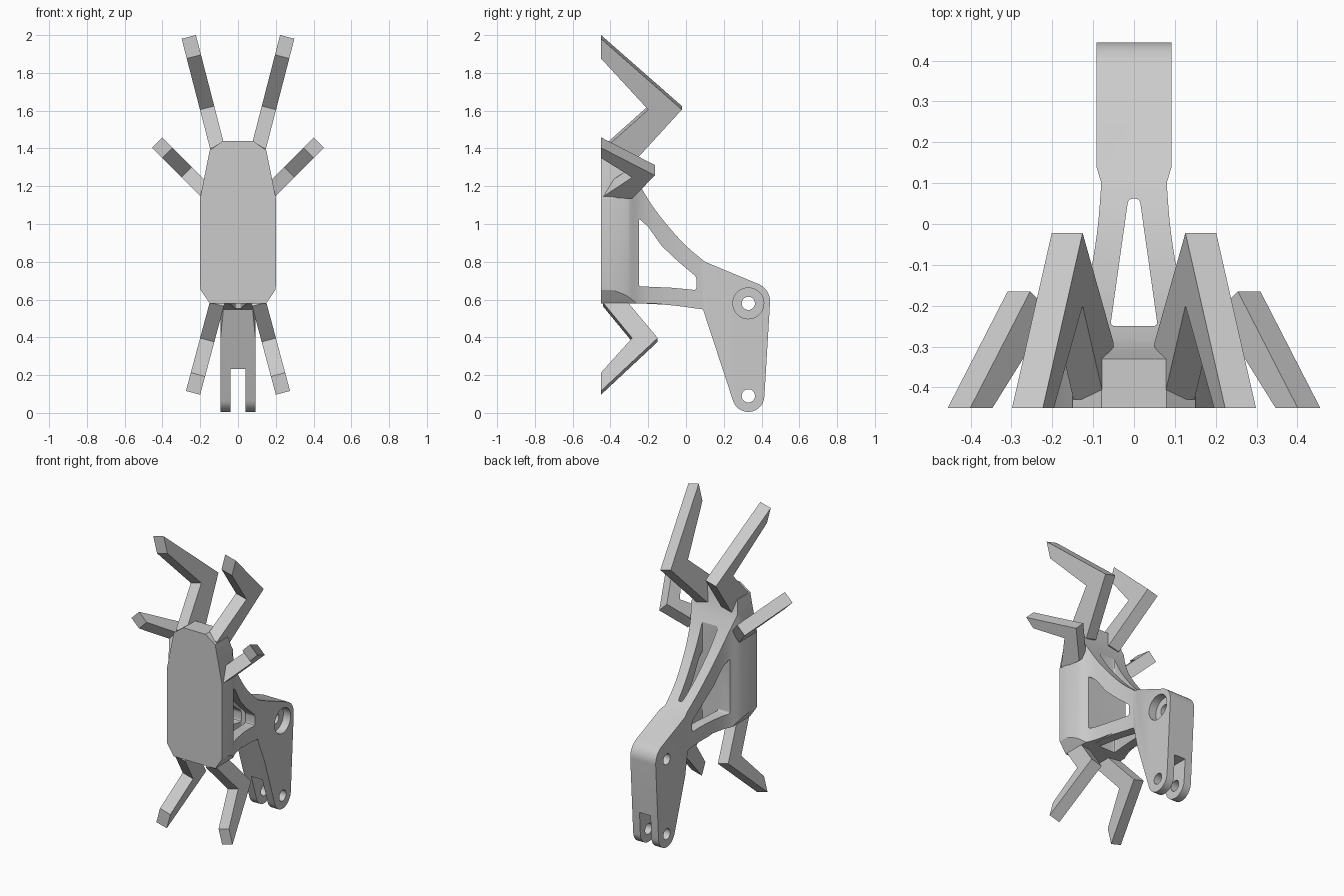
import bpy, bmesh, math
from mathutils import Vector

cube = bpy.data.objects.get("Cube")
if cube:
    bpy.data.objects.remove(cube, do_unlink=True)

grey = bpy.data.materials.new("light grey plastic")
grey.use_nodes = True
grey.diffuse_color = (0.6, 0.6, 0.6, 1)
grey.node_tree.nodes["Principled BSDF"].inputs["Base Color"].default_value = (0.6, 0.6, 0.6, 1)


def prism(name, points, origin, u, v, along):
    """Extrude the outline origin + a*u + b*v symmetrically by the vector along."""
    bm = bmesh.new()
    origin, u, v, along = map(Vector, (origin, u, v, along))
    bottom = [bm.verts.new(origin + a * u + b * v - along) for a, b in points]
    top = [bm.verts.new(origin + a * u + b * v + along) for a, b in points]
    bm.faces.new(bottom)
    bm.faces.new(top[::-1])
    n = len(points)
    for i in range(n):
        j = (i + 1) % n
        bm.faces.new((bottom[i], top[i], top[j], bottom[j]))
    bmesh.ops.recalc_face_normals(bm, faces=bm.faces[:])
    mesh = bpy.data.meshes.new(name)
    bm.to_mesh(mesh)
    bm.free()
    mesh.materials.append(grey)
    obj = bpy.data.objects.new(name, mesh)
    bpy.context.collection.objects.link(obj)
    return obj


X, Y, Z = (1, 0, 0), (0, 1, 0), (0, 0, 1)


def side_prism(name, pts, half=0.5, x=0):
    return prism(name, pts, (x, 0, 0), Y, Z, (half, 0, 0))


def front_prism(name, pts):
    return prism(name, pts, (0, 0, 0), X, Z, (0, 1, 0))


def plan_prism(name, pts, z=1, half=2):
    return prism(name, pts, (0, 0, z), X, Y, (0, 0, half))


def arc(cy, cz, r, start, end, steps=16):
    angles = [math.radians(start + (end - start) * i / steps) for i in range(steps + 1)]
    return [(cy + r * math.cos(a), cz + r * math.sin(a)) for a in angles]


def spline(pts, steps=5):
    """Smooth curve through the given points."""
    out = []
    p = [Vector(q) for q in pts]
    p = [2 * p[0] - p[1]] + p + [2 * p[-1] - p[-2]]
    for a, b, c, d in zip(p, p[1:], p[2:], p[3:]):
        for i in range(steps):
            t = i / steps
            q = b + t * (c - a) / 2 + t * t * (a - 2.5 * b + 2 * c - d / 2) + t ** 3 * (1.5 * (b - c) + (d - a) / 2)
            out.append(tuple(q))
    return out + [tuple(pts[-1])]


def rounded(pts, r=0.015, steps=4):
    """Outline with softened corners."""
    out = []
    n = len(pts)
    for i in range(n):
        c = Vector(pts[i])
        a = c + (Vector(pts[i - 1]) - c).normalized() * r
        b = c + (Vector(pts[(i + 1) % n]) - c).normalized() * r
        for k in range(steps + 1):
            t = k / steps
            out.append(tuple((1 - t) ** 2 * a + 2 * t * (1 - t) * c + t * t * b))
    return out


def mirrored(half):
    return half + [(-a, b) for a, b in reversed(half)]


def combine(obj, tool, operation):
    mod = obj.modifiers.new(operation, "BOOLEAN")
    mod.operation, mod.solver, mod.object = operation, "EXACT", tool
    bpy.context.view_layer.objects.active = obj
    bpy.ops.object.modifier_apply(modifier=mod.name)
    bpy.data.objects.remove(tool, do_unlink=True)


# Body: side outline of the plate, the curved strut and the hanging clevis
upper = spline([(-0.33, 1.44), (-0.29, 1.3), (-0.2, 1.13), (-0.1, 0.995), (0, 0.885), (0.1, 0.8)])
lower = spline([(0.09, 0.548), (-0.08, 0.57), (-0.25, 0.58)])
outline = ([(-0.45, 0.58), (-0.45, 1.44)] + upper + arc(0.345, 0.59, 0.1, 67, -3, 10)
           + arc(0.33, 0.09, 0.085, -3, -163) + lower)
body = side_prism("body", outline)

# Plan outline: the wide plate flows into the narrow arm
flank = spline([(0.2, -0.45), (0.197, -0.39), (0.175, -0.31), (0.143, -0.25), (0.122, -0.19),
                (0.101, -0.09), (0.088, 0), (0.08, 0.1)])
combine(body, plan_prism("plan", mirrored(flank + [(0.092, 0.14), (0.092, 0.6)])), "INTERSECT")

# Front outline: chamfered plate with the arm below it
plate = [(0.1, -0.1), (0.1, 0.58), (0.15, 0.58), (0.197, 0.65), (0.2, 0.67), (0.2, 1.14), (0.15, 1.39), (0.08, 1.44)]
combine(body, front_prism("front_outline", mirrored(plate)), "INTERSECT")

# Openings: vertical slot, side window and clevis gap
slot = rounded([(0.058, -0.25), (0.014, 0.062), (-0.014, 0.062), (-0.058, -0.25)], 0.012)
combine(body, plan_prism("slot", slot, 0.9, 0.46), "DIFFERENCE")
window = rounded([(-0.25, 0.67), (-0.25, 1.03), (-0.2, 0.985), (-0.13, 0.885), (-0.04, 0.8),
                  (0.055, 0.72), (0.055, 0.65), (-0.08, 0.663)])
combine(body, side_prism("window", window), "DIFFERENCE")
gap = [(-0.04, -0.1), (0.04, -0.1), (0.04, 0.232), (-0.04, 0.232)]
combine(body, front_prism("gap", gap), "DIFFERENCE")

# Pin holes, the upper one with a counterbore on the left
for z in (0.58, 0.09):
    combine(body, side_prism("pin_hole", arc(0.33, z, 0.035, 0, 350, 35)), "DIFFERENCE")
combine(body, side_prism("counterbore", arc(0.33, 0.58, 0.082, 0, 350, 35), 0.06, 0.1), "DIFFERENCE")

for o in bpy.context.selected_objects:
    o.select_set(False)
body.select_set(True)
bpy.context.view_layer.objects.active = body
bpy.ops.object.shade_smooth_by_angle(angle=math.radians(25))

# Bent fingers: base point, splay angle from vertical, outline as (y, distance)
fingers = {
    "upper_finger": ((0.108, 1.40), 14.5, [(-0.45, 0.61), (-0.45, 0.502), (-0.2, 0.222), (-0.43, 0.01),
                                           (-0.4, -0.08), (-0.29, -0.08), (-0.022, 0.222)]),
    "middle_finger": ((0.19, 1.193), 45, [(-0.45, 0.337), (-0.45, 0.26), (-0.285, 0.115), (-0.44, -0.03),
                                          (-0.285, -0.045), (-0.165, 0.13)]),
    "lower_finger": ((0.115, 0.565), 165, [(-0.45, 0.475), (-0.45, 0.375), (-0.285, 0.185), (-0.44, -0.01),
                                           (-0.42, -0.05), (-0.34, -0.05), (-0.15, 0.185)]),
}
for name, ((x, z), angle, pts) in fingers.items():
    s, c = math.sin(math.radians(angle)), math.cos(math.radians(angle))
    for side, label in ((1, "left"), (-1, "right")):
        prism(f"{label}_{name}", pts, (side * x, 0, z), Y, (side * s, 0, c),
              (0.039 * c, 0, -0.039 * s * side))
